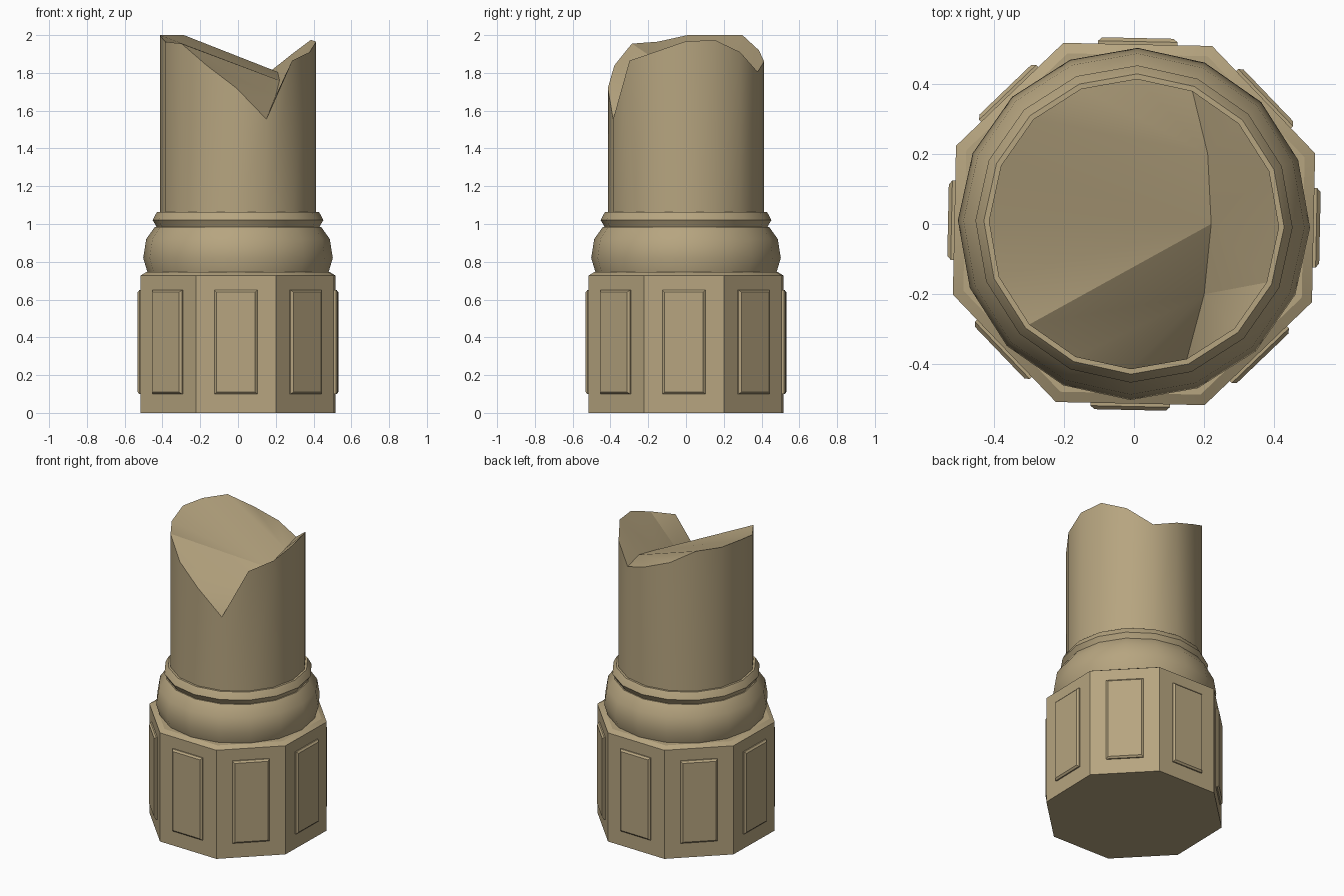
import bpy, bmesh
from math import cos, sin, radians, pi
from mathutils import Matrix

cube = bpy.data.objects.get("Cube")
if cube:
    bpy.data.objects.remove(cube, do_unlink=True)

TURN = radians(-1.2)  # the whole column is turned slightly

stone = bpy.data.materials.new("sandstone")
stone.use_nodes = True
COLOUR = (0.47, 0.375, 0.215, 1)
stone.diffuse_color = COLOUR
stone.node_tree.nodes["Principled BSDF"].inputs["Base Color"].default_value = COLOUR


def finish(bm, name):
    bmesh.ops.recalc_face_normals(bm, faces=bm.faces)
    mesh = bpy.data.meshes.new(name)
    bm.to_mesh(mesh)
    bm.free()
    mesh.materials.append(stone)
    obj = bpy.data.objects.new(name, mesh)
    bpy.context.collection.objects.link(obj)
    bpy.ops.object.select_all(action='DESELECT')
    obj.select_set(True)
    bpy.context.view_layer.objects.active = obj
    bpy.ops.object.shade_smooth_by_angle(angle=radians(30))
    return obj


def ring(bm, radius, heights, start=0.0):
    n = len(heights)
    return [bm.verts.new((radius * cos(start + TURN + 2 * pi * k / n),
                          radius * sin(start + TURN + 2 * pi * k / n), z))
            for k, z in enumerate(heights)]


def bridge(bm, low, high):
    for k in range(len(low)):
        j = (k + 1) % len(low)
        bm.faces.new((low[k], low[j], high[j], high[k]))


def turned(name, profile, sides, start=0.0):
    bm = bmesh.new()
    rings = [ring(bm, r, [z] * sides, start) for r, z in profile]
    for low, high in zip(rings, rings[1:]):
        bridge(bm, low, high)
    bm.faces.new(rings[0])
    bm.faces.new(rings[-1])
    return finish(bm, name)


# Octagonal pedestal with a chamfered top
turned("pedestal", [(0.554, 0), (0.554, 0.727), (0.522, 0.745)], 8, pi / 8)

# Rounded cushion and the thin collar above it
turned("cushion", [(0.478, 0.74), (0.502, 0.82), (0.486, 0.92), (0.44, 0.985)], 16)
turned("collar", [(0.43, 0.98), (0.44, 1.0), (0.452, 1.02), (0.437, 1.05),
                  (0.428, 1.063)], 16)

# Raised bevelled panel on each pedestal side
for i in range(8):
    bm = bmesh.new()
    loops = []
    for depth, inset in ((0.505, 0), (0.52, 0), (0.53, 0.011)):
        w, low, high = 0.113 - inset, 0.1 + inset, 0.65 - inset
        loops.append([bm.verts.new((depth, y, z)) for y, z in
                      ((-w, low), (w, low), (w, high), (-w, high))])
    for a, b in zip(loops, loops[1:]):
        bridge(bm, a, b)
    bm.faces.new(loops[0])
    bm.faces.new(loops[-1])
    bm.transform(Matrix.Rotation(TURN + i * pi / 4, 4, 'Z'))
    finish(bm, f"panel_{i + 1}")

# Shaft with a broken rim, counter-clockwise from the left (+x) side
rim_heights = [1.965, 1.975, 1.91, 1.805, 1.86, 1.92, 2.0, 2.0,
               2.0, 1.965, 1.955, 1.84, 1.72, 1.555, 1.865, 1.91]
bm = bmesh.new()
foot = ring(bm, 0.414, [1.04] * 16)
rim = ring(bm, 0.414, rim_heights)
bridge(bm, foot, rim)
bm.faces.new(foot)

# Broken top: two slopes meeting in a valley that runs front to back
FRONT, BACK = 13, 3
valley = [rim[FRONT]]
for x, y, z in ((0.2, -0.2, 1.68), (0.22, 0, 1.76), (0.21, 0.2, 1.805)):
    valley.append(bm.verts.new((x, y, z)))
valley.append(rim[BACK])


def slope(edge):
    n = len(edge) - 1
    for i in range(n):
        a, b = (valley[round(k * 4 / n)] for k in (i, i + 1))
        corners = list(dict.fromkeys((edge[i], edge[i + 1], b, a)))
        if len(corners) > 2:
            face = bm.faces.new(corners)
            bmesh.ops.triangulate(bm, faces=[face])


slope([rim[k] for k in range(FRONT, BACK - 1, -1)])
slope([rim[k % 16] for k in range(FRONT, BACK + 17)])
finish(bm, "broken_shaft")
